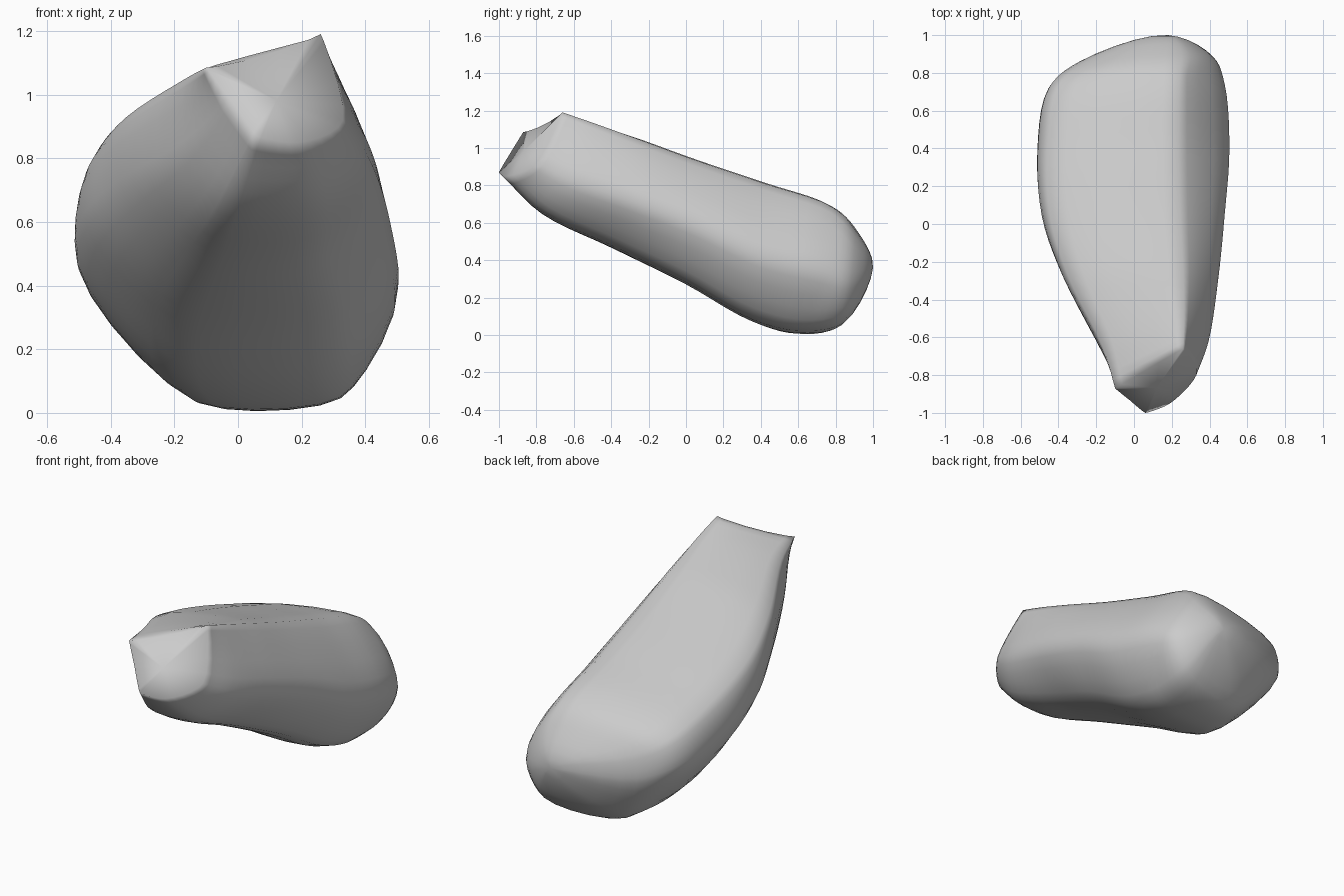
import bpy, bmesh
from mathutils import Vector

if "Cube" in bpy.data.objects:
    bpy.data.objects.remove(bpy.data.objects["Cube"])

# Lengthwise rails, front (narrow, high) to back (wide, low)
ridge = [(.26, -.66, 1.19), (.265, -.5, 1.135), (.26, -.25, 1.045), (.245, .05, .935),
         (.235, .42, .81), (.24, .78, .685), (.25, .905, .56)]
top_left = [(-.10, -.87, 1.085), (-.165, -.65, 1.05), (-.35, -.27, .93), (-.445, .05, .815),
            (-.455, .4, .70), (-.40, .73, .585), (-.25, .86, .50)]
left = [(-.02, -.935, .98), (-.165, -.68, .82), (-.36, -.28, .69), (-.475, .03, .58),
        (-.505, .4, .47), (-.45, .71, .40), (-.28, .86, .34)]
keel = [(.06, -1, .87), (-.03, -.77, .66), (-.11, -.4, .485), (-.2, 0, .30),
        (-.2, .36, .105), (-.12, .6, .03), (-.09, .79, .065)]
belly = [(.19, -.95, .85), (.24, -.75, .665), (.24, -.36, .48), (.29, 0, .305),
         (.31, .36, .105), (.32, .62, .045), (.32, .86, .095)]
right = [(.33, -.80, .92), (.395, -.62, .83), (.445, -.3, .72), (.48, .05, .59),
         (.505, .4, .43), (.48, .74, .34), (.42, .885, .29)]
rails = [[Vector(p) for p in r] for r in (ridge, top_left, left, keel, belly, right)]
roundness = (.35, .8, .9, .7, .7, .9)
front_roundness = (.05, .05, 0, .2, 1, .9)
pole = Vector((.18, 1, .36))


def spline(p0, p1, p2, p3, t, w1=1, w2=1):
    """Centripetal curve from p1 to p2; w scales the tangents (0 = corner)."""
    k1, k2, k3 = [max((b - a).length, 1e-4) ** .5
                  for a, b in ((p0, p1), (p1, p2), (p2, p3))]
    m1 = w1 * ((p2 - p1) + k2 * ((p1 - p0) / k1 - (p2 - p0) / (k1 + k2)))
    m2 = w2 * ((p2 - p1) + k2 * ((p3 - p2) / k3 - (p3 - p1) / (k2 + k3)))
    return (p1 * (2*t**3 - 3*t*t + 1) + m1 * (t**3 - 2*t*t + t)
            + p2 * (3*t*t - 2*t**3) + m2 * (t**3 - t*t))


# Smooth every rail lengthwise, closing over the rounded back end
STEPS, AROUND = 5, 5
fine = []
for i, r in enumerate(rails):
    pts = [r[0] * 2 - r[1]] + r + [pole, rails[(i + 3) % 6][-1]]
    fine.append([spline(*pts[s:s + 4], k / STEPS)
                 for s in range(len(pts) - 3) for k in range(STEPS)])

# Skin the rails with closed rings, sharper towards the front
bm = bmesh.new()
rings = []
for j in range(len(fine[0])):
    c = [f[j] for f in fine]
    f = min(1, j / (2 * STEPS))
    w = [a + (b - a) * f for a, b in zip(front_roundness, roundness)]
    back = max(0, min(1, (j - 5 * STEPS) / STEPS))
    w = [a + (.9 - a) * back for a in w]
    rings.append([bm.verts.new(spline(c[i - 1], c[i], c[(i + 1) % 6], c[(i + 2) % 6],
                                      k / AROUND, w[i], w[(i + 1) % 6]))
                  for i in range(6) for k in range(AROUND)])
n = len(rings[0])

# Slight dip in the front top edge
for k in range(1, AROUND):
    rings[0][k].co.z -= .02 * (1 - abs(2 * k / AROUND - 1))
for a, b in zip(rings, rings[1:]):
    for i in range(n):
        bm.faces.new((a[i], a[(i + 1) % n], b[(i + 1) % n], b[i]))


# Front slanted facet and back tip
def cap(ring, centre):
    v = bm.verts.new(centre)
    for i in range(n):
        bm.faces.new((ring[i], ring[(i + 1) % n], v))


cap(rings[0], sum((v.co for v in rings[0]), Vector()) / n)
cap(rings[-1], pole)
bmesh.ops.recalc_face_normals(bm, faces=bm.faces)

# Flat resting spot on the floor
for v in bm.verts:
    v.co.z = max(v.co.z, 0)
mesh = bpy.data.meshes.new("body")
bm.to_mesh(mesh)
bm.free()
body = bpy.data.objects.new("body", mesh)
bpy.context.collection.objects.link(body)
for p in mesh.polygons:
    p.use_smooth = True
